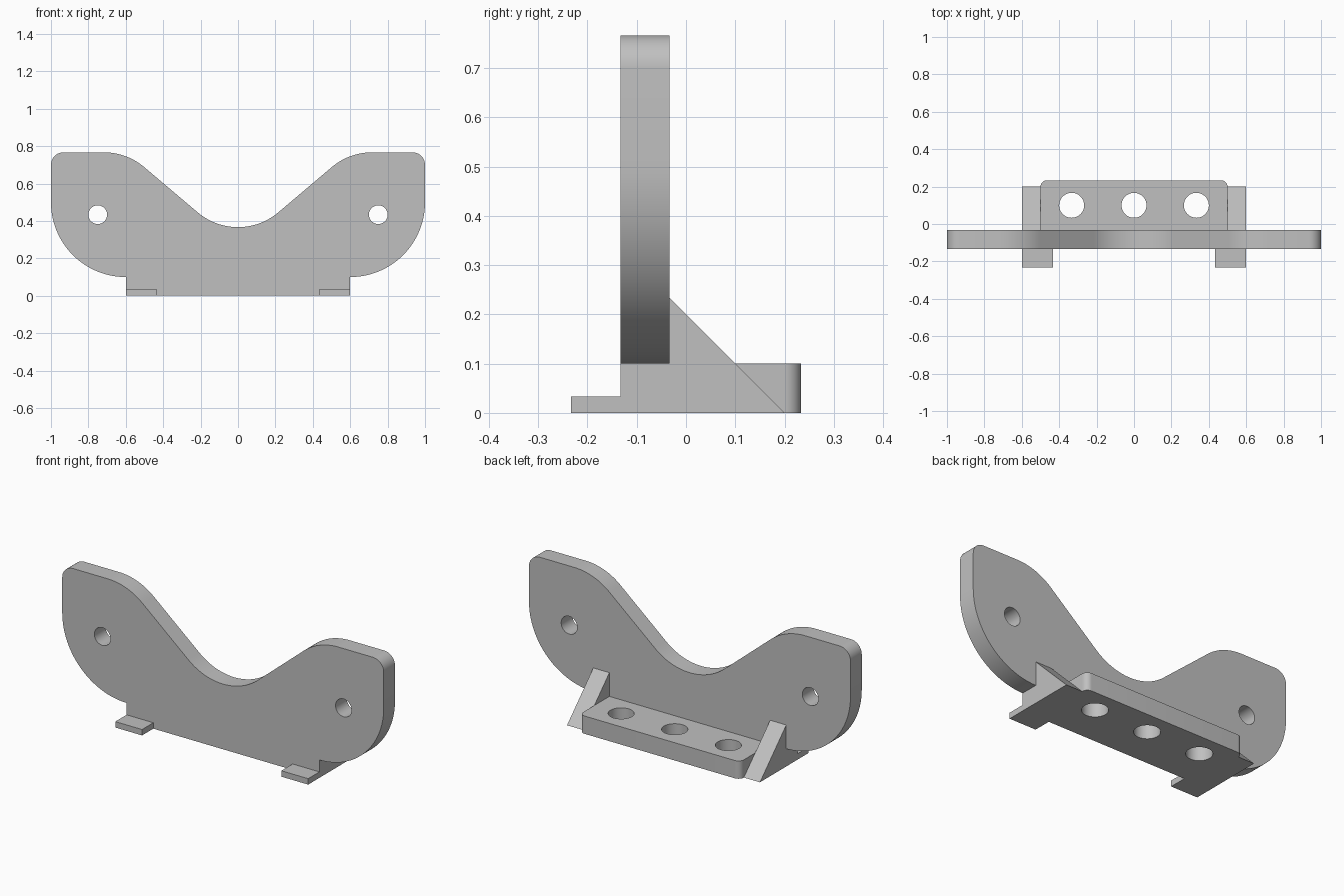
import bpy
import bmesh
from math import atan2, acos, cos, degrees, hypot, radians, sin

if "Cube" in bpy.data.objects:
    bpy.data.objects.remove(bpy.data.objects["Cube"], do_unlink=True)

U = 1 / 30                      # design module
GREY = (0.527, 0.527, 0.527, 1)
mat = bpy.data.materials.new("plain grey")
mat.use_nodes = True
mat.diffuse_color = GREY
mat.node_tree.nodes["Principled BSDF"].inputs["Base Color"].default_value = GREY

# How profile (u, v) and depth w map to x, y, z for each extrusion axis
AXES = {
    "x": lambda u, v, w: (w, u, v),
    "y": lambda u, v, w: (u, w, v),
    "z": lambda u, v, w: (u, v, w),
}


def arc(cx, cy, r, a0, a1, n=16):
    """Points on an arc from angle a0 to a1, in degrees."""
    angles = [radians(a0 + (a1 - a0) * i / n) for i in range(n + 1)]
    return [(cx + r * cos(a), cy + r * sin(a)) for a in angles]


def circle(cx, cy, r):
    return arc(cx, cy, r, 0, 360, 48)[:-1]


def prism(name, axis, start, end, outline, holes=()):
    """Extrude an outline with holes along an axis."""
    bm = bmesh.new()
    for loop in (outline, *holes):
        verts = [bm.verts.new(AXES[axis](u, v, start)) for u, v in loop]
        for a, b in zip(verts, verts[1:] + verts[:1]):
            bm.edges.new((a, b))
    bmesh.ops.triangle_fill(bm, use_beauty=True, edges=bm.edges[:])
    bottom = bm.faces[:]
    extruded = bmesh.ops.extrude_face_region(bm, geom=bottom, use_keep_orig=True)
    moved = [g for g in extruded["geom"] if isinstance(g, bmesh.types.BMVert)]
    bmesh.ops.translate(bm, verts=moved, vec=AXES[axis](0, 0, end - start))
    bmesh.ops.recalc_face_normals(bm, faces=bm.faces[:])
    mesh = bpy.data.meshes.new(name)
    bm.to_mesh(mesh)
    bm.free()
    mesh.materials.append(mat)
    obj = bpy.data.objects.new(name, mesh)
    bpy.context.collection.objects.link(obj)
    bpy.ops.object.select_all(action="DESELECT")
    obj.select_set(True)
    bpy.context.view_layer.objects.active = obj
    bpy.ops.object.shade_smooth_by_angle(angle=radians(30))
    return obj


def box(name, x0, x1, y0, y1, z0, z1):
    return prism(name, "z", z0, z1, [(x0, y0), (x1, y0), (x1, y1), (x0, y1)])


FRONT, BACK = -4 * U, -U        # plate faces
TOP = 23 * U

# Wing plate: right half of the outline from base to valley, then mirrored
R = 10 * U
sx, sz = 0.717, TOP - R         # shoulder arc centre
vz = 11 * U + R                 # valley arc centre height
dx, dz = sx, sz - vz
tangent = degrees(atan2(dz, dx) - acos(2 * R / hypot(dx, dz)))
half = [(18 * U, 0)]
half += arc(0.6, 0.5, 0.4, -90, 0, 32)
half += arc(1 - 2 * U, TOP - 2 * U, 2 * U, 0, 90, 10)
half += arc(sx, sz, R, 90, tangent + 180)
half += arc(0, vz, R, tangent, -90)
outline = half + [(-x, z) for x, z in reversed(half[:-1])]
prism("wing_plate", "y", FRONT, BACK, outline,
      [circle(s * 0.75, 13 * U, 0.05) for s in (-1, 1)])

# Rear shelf with rounded back corners and three bolt holes
shelf = [(-0.5, BACK), (0.5, BACK)]
shelf += arc(0.5 - U, 6 * U, U, 0, 90, 10)
shelf += arc(-0.5 + U, 6 * U, U, 90, 180, 10)
prism("mounting_shelf", "z", 0, 3 * U, shelf,
      [circle(i * R, 3 * U, 2 * U) for i in (-1, 0, 1)])

# Gussets behind and feet in front, one on each side
for side, s in (("left", 1), ("right", -1)):
    prism(side + "_gusset", "x", s * 15 * U, s * 18 * U,
          [(BACK, 0), (6 * U, 0), (BACK, 7 * U)])
    box(side + "_foot", s * 13 * U, s * 18 * U, -7 * U, FRONT, 0, U)
